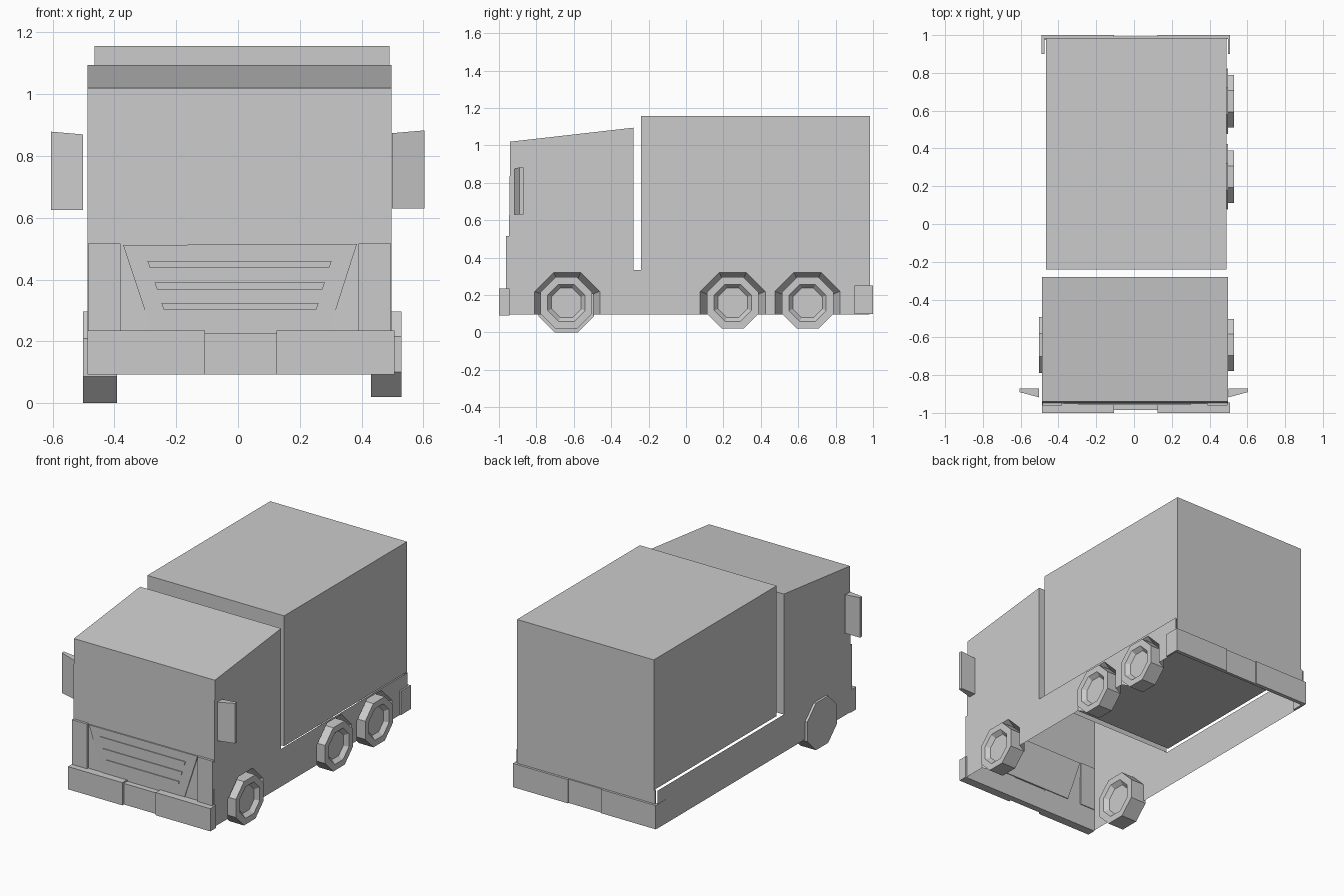
import bpy, math

if "Cube" in bpy.data.objects:
    bpy.data.objects.remove(bpy.data.objects["Cube"])

grey = bpy.data.materials.new("plain grey")
grey.diffuse_color = (0.6, 0.6, 0.6, 1)
grey.use_nodes = True
grey.node_tree.nodes["Principled BSDF"].inputs["Base Color"].default_value = grey.diffuse_color


def make(name, verts, faces):
    mesh = bpy.data.meshes.new(name)
    mesh.from_pydata(verts, [], faces)
    mesh.materials.append(grey)
    ob = bpy.data.objects.new(name, mesh)
    bpy.context.collection.objects.link(ob)
    return ob


def box(name, x, y, z):
    v = [(a, b, c) for a in x for b in y for c in z]
    return make(name, v, [(0, 1, 3, 2), (4, 6, 7, 5), (0, 4, 5, 1),
                          (2, 3, 7, 6), (0, 2, 6, 4), (1, 5, 7, 3)])


def plate(name, outline, y0, y1):
    """Extrude an outline of (x, z) points from y0 (front) to y1."""
    n = len(outline)
    v = [(x, y, z) for y in (y0, y1) for x, z in outline]
    f = [tuple(range(n)), tuple(range(2 * n - 1, n - 1, -1))]
    f += [(i, i + n, (i + 1) % n + n, (i + 1) % n) for i in range(n)]
    return make(name, v, f)


def octagon(cy, cz, flat):
    """Octagon in the y-z plane; flat is half the width across flats."""
    r = flat / math.cos(math.pi / 8)
    return [(cy + r * math.cos(math.pi / 8 + i * math.pi / 4),
             cz + r * math.sin(math.pi / 8 + i * math.pi / 4)) for i in range(8)]


L, R = -0.487, 0.497
WELLS = (-0.635, 0.25, 0.65)
WZ, WR, FLOOR = 0.148, 0.174, 0.097


def arch(cy, flat):
    """Upper part of an octagon, ending on the skirt's lower edge, front to back."""
    pts = octagon(cy, WZ, flat)
    top = [pts[i] for i in (3, 2, 1, 0)]
    return [(cy - flat, FLOOR)] + top + [(cy + flat, FLOOR)]


# Side walls: cab side and low skirt in one sheet, arches cut on the right
body = [(-0.95, 0.235), (-0.94, 1.02), (-0.28, 1.095), (-0.28, 0.335),
        (0.98, 0.335), (0.98, FLOOR)]
left = body + [(-0.95, FLOOR)]
make("left_side", [(L, y, z) for y, z in left], [tuple(range(len(left)))])
right = list(body)
for cy in reversed(WELLS):
    right += reversed(arch(cy, WR))
right += [(-0.95, FLOOR)]
make("right_side", [(R, y, z) for y, z in right], [tuple(reversed(range(len(right))))])

# Cab front, roof and rear wall; the underside stays open
strip = [(-0.95, FLOOR), (-0.95, 0.235), (-0.94, 1.02), (-0.28, 1.095), (-0.28, 0.335)]
make("cab_shell", [(x, y, z) for y, z in strip for x in (L, R)],
     [(2 * i, 2 * i + 1, 2 * i + 3, 2 * i + 2) for i in range(4)])

# Cargo box
box("cargo_box", (-0.465, 0.49), (-0.24, 0.985), (0.335, 1.157))
box("tail_panel", (-0.475, 0.49), (0.975, 0.985), (0.1, 0.335))

# Tapered wheel wells behind the right arches
for cy in WELLS:
    rings = [(R, y, z) for y, z in arch(cy, WR)]
    rings += [(0.43, y, z) for y, z in arch(cy, 0.138)]
    make("wheel_well", rings, [(i, i + 1, i + 7, i + 6) for i in range(5)])


# Octagonal wheels with a recessed hub on the +x face
def wheel(name, x0, x1, cy, cz, flat):
    steps = [(x0, 1), (x1, 1), (x1, 0.72), (x1 - 0.025, 0.57)]
    v = [(x, y, z) for x, s in steps for y, z in octagon(cy, cz, flat * s)]
    f = [(k * 8 + i, k * 8 + (i + 1) % 8, k * 8 + 8 + (i + 1) % 8, k * 8 + 8 + i)
         for k in range(3) for i in range(8)]
    f += [tuple(range(7, -1, -1)), tuple(range(24, 32))]
    make(name, v, f)


wheel("front_right_wheel", 0.43, 0.53, -0.64, 0.158, 0.138)
wheel("middle_right_wheel", 0.43, 0.53, 0.25, 0.158, 0.138)
wheel("rear_right_wheel", 0.43, 0.53, 0.65, 0.158, 0.138)
wheel("front_left_wheel", -0.502, -0.392, -0.64, 0.148, 0.148)

# Bumpers in three pieces, the middle one slightly set back
for name, x, y in (("left", (-0.487, -0.107), (-1.0, -0.945)),
                   ("middle", (-0.107, 0.125), (-0.985, -0.945)),
                   ("right", (0.125, 0.507), (-1.0, -0.945))):
    box("front_bumper_" + name, x, y, (0.092, 0.225 if name == "middle" else 0.235))
for name, x, y in (("left", (-0.487, -0.107), (0.98, 1.0)),
                   ("middle", (-0.107, 0.125), (0.98, 0.993)),
                   ("right", (0.125, 0.507), (0.98, 1.0))):
    box("rear_bumper_" + name, x, y, (0.1, 0.25))
box("rear_bumper_side", (R, 0.507), (0.9, 1.0), (0.1, 0.25))
box("rear_bumper_side", (L - 0.002, L + 0.012), (0.9, 1.0), (0.1, 0.25))

# Corner lamp panels, grille plate and slats
for x in ((-0.485, -0.38), (0.39, 0.495)):
    box("corner_panel", x, (-0.962, -0.94), (0.235, 0.517))
plate("grille", [(-0.28, 0.235), (0.295, 0.235), (0.385, 0.515), (-0.372, 0.512)],
      -0.954, -0.94)
for z, x0, x1 in ((0.438, -0.285, 0.295), (0.368, -0.262, 0.273), (0.302, -0.24, 0.253)):
    plate("grille_slat", [(x0, z), (x1, z), (x1 + 0.008, z + 0.022),
                          (x0 - 0.008, z + 0.022)], -0.959, -0.953)

# Mirrors, thinner toward the outer edge
for s, inner, outer, low in ((-1, -0.502, -0.606, 0.626), (1, 0.499, 0.603, 0.63)):
    v = [(inner, -0.918, low), (outer, -0.89, low), (outer, -0.87, low), (inner, -0.87, low)]
    v += [(x, y, low + (0.244 if x == inner else 0.253)) for x, y, _ in v]
    f = [(0, 3, 2, 1), (4, 5, 6, 7), (0, 1, 5, 4), (1, 2, 6, 5), (2, 3, 7, 6), (3, 0, 4, 7)]
    if s < 0:
        f = [q[::-1] for q in f]
    make("side_mirror", v, f)
